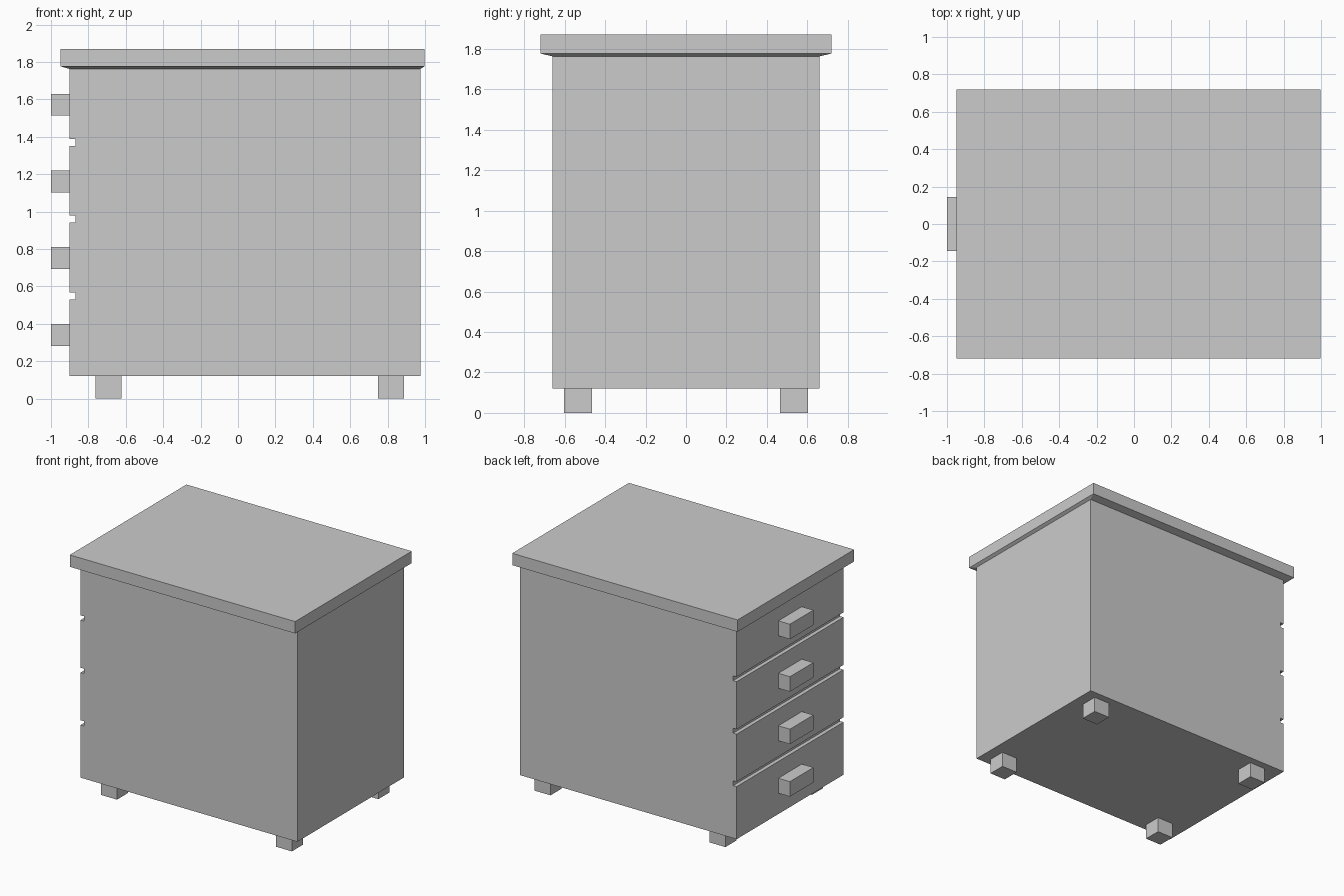
import bpy
import bmesh

if "Cube" in bpy.data.objects:
    bpy.data.objects.remove(bpy.data.objects["Cube"])


def finish(name, bm):
    bmesh.ops.recalc_face_normals(bm, faces=bm.faces)
    mesh = bpy.data.meshes.new(name)
    bm.to_mesh(mesh)
    bm.free()
    obj = bpy.data.objects.new(name, mesh)
    bpy.context.collection.objects.link(obj)
    return obj


def loft(name, rings):
    """Closed solid through rings with matching point counts."""
    bm = bmesh.new()
    loops = [[bm.verts.new(p) for p in ring] for ring in rings]
    n = len(loops[0])
    for a, b in zip(loops, loops[1:]):
        for i in range(n):
            j = (i + 1) % n
            bm.faces.new((a[i], a[j], b[j], b[i]))
    bm.faces.new(loops[0])
    bm.faces.new(loops[-1])
    return finish(name, bm)


def rect(x0, x1, y0, y1, z):
    return [(x0, y0, z), (x1, y0, z), (x1, y1, z), (x0, y1, z)]


def box(name, x0, x1, y0, y1, z0, z1):
    return loft(name, [rect(x0, x1, y0, y1, z0), rect(x0, x1, y0, y1, z1)])


FRONT, BACK, HALF_W = -0.90, 0.975, 0.66
BOTTOM, TOP = 0.12, 1.763
PITCH = 0.41

# Cabinet body: side profile with gaps between the drawers, extruded across y
profile = [(BACK, TOP), (BACK, BOTTOM), (FRONT, BOTTOM)]
for i in range(3):
    z = 0.531 + i * PITCH
    profile += [(FRONT, z), (-0.87, z), (-0.87, z + 0.038), (FRONT, z + 0.038)]
profile.append((FRONT, TOP))
loft("cabinet_body", [[(x, y, z) for x, z in profile] for y in (-HALF_W, HALF_W)])

# Table top with a tapered underside
loft("table_top", [
    rect(FRONT, BACK, -HALF_W, HALF_W, TOP),
    rect(-0.95, 0.998, -0.72, 0.72, 1.777),
    rect(-0.95, 0.998, -0.72, 0.72, 1.87),
])

# Drawer handles
for i in range(4):
    z = 0.283 + i * PITCH
    box(f"drawer_handle_{i + 1}", -1.0, FRONT, -0.145, 0.145, z, z + 0.117)

# Feet
for end, x in (("drawer_end", -0.763), ("back_end", 0.749)):
    for side, y in (("left", -0.603), ("right", 0.465)):
        box(f"foot_{end}_{side}", x, x + 0.139, y, y + 0.138, 0.0, BOTTOM)
